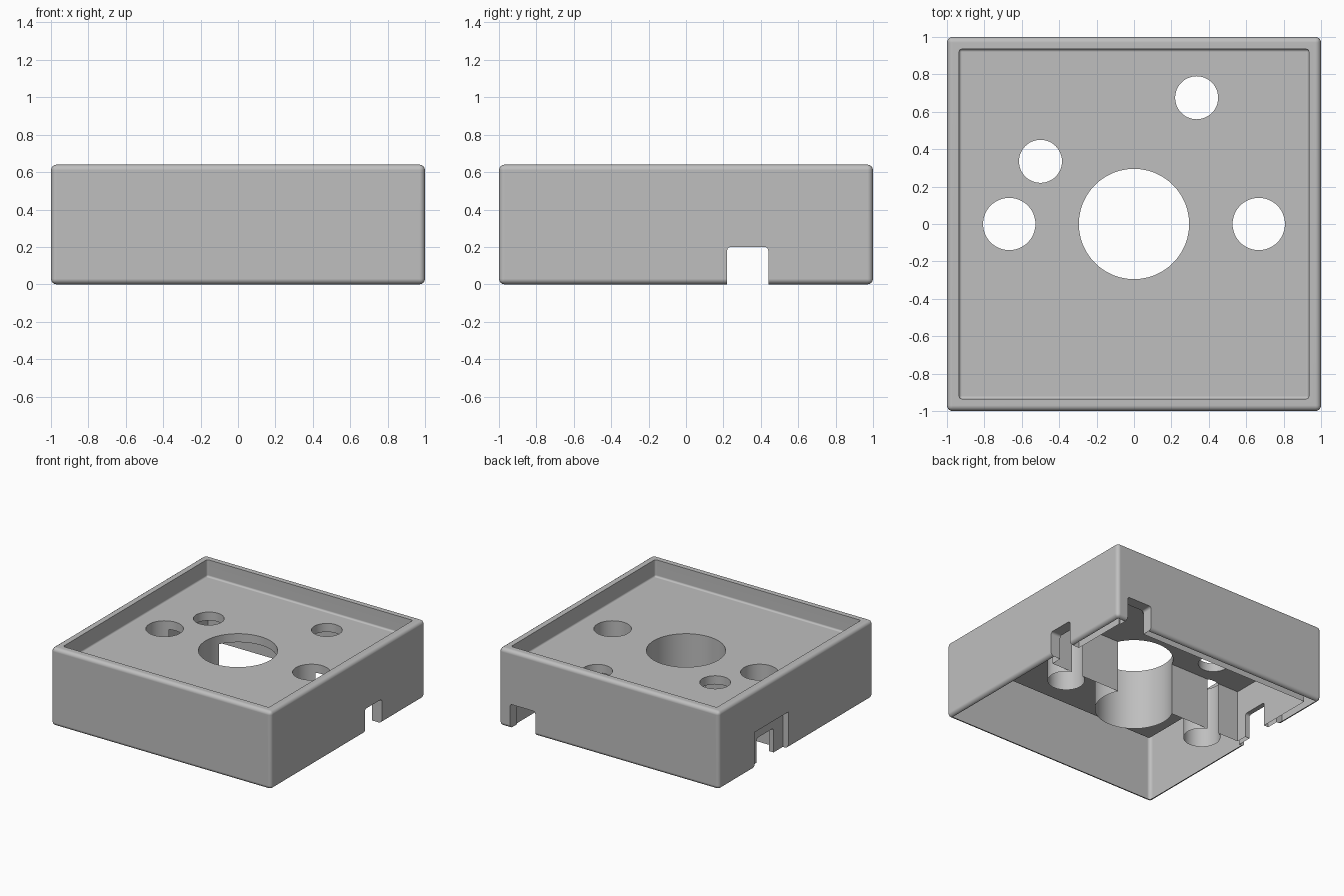
import bpy, bmesh, math
from mathutils import Matrix

if "Cube" in bpy.data.objects:
    bpy.data.objects.remove(bpy.data.objects["Cube"], do_unlink=True)

grey = bpy.data.materials.new("light_grey_plastic")
grey.use_nodes = True
colour = (0.52, 0.52, 0.52, 1)
grey.diffuse_color = colour
grey.node_tree.nodes["Principled BSDF"].inputs["Base Color"].default_value = colour

HEIGHT, FLOOR, CEILING = 0.64, 0.5, 0.43
TRAY, INNER, DIVIDER_Y = 0.935, 0.91, 0.13


def finish(name, bm):
    bmesh.ops.recalc_face_normals(bm, faces=bm.faces)
    mesh = bpy.data.meshes.new(name)
    bm.to_mesh(mesh)
    bm.free()
    mesh.materials.append(grey)
    ob = bpy.data.objects.new(name, mesh)
    bpy.context.collection.objects.link(ob)
    return ob


def box(name, lo, hi, bevel=0):
    bm = bmesh.new()
    bmesh.ops.create_cube(bm, size=1)
    for v in bm.verts:
        v.co = [a + (c + 0.5) * (b - a) for a, b, c in zip(lo, hi, v.co)]
    if bevel:
        bmesh.ops.bevel(bm, geom=bm.edges[:], offset=bevel, segments=4,
                        profile=0.5, affect='EDGES')
    return finish(name, bm)


def bore(x, y, r):
    bm = bmesh.new()
    bmesh.ops.create_cone(bm, cap_ends=True, segments=48, radius1=r, radius2=r,
                          depth=2, matrix=Matrix.Translation((x, y, 0.5)))
    return finish("bore", bm)


# Rounded outer block
case = box("case", (-1, -1, 0), (1, 1, HEIGHT), 0.03)

# Shallow tray on top, rear cavity below, wall slots and socket recess
cutters = [
    box("tray", (-TRAY, -TRAY, FLOOR), (TRAY, TRAY, 1), 0.015),
    box("cavity", (-INNER, DIVIDER_Y, -0.2), (INNER, INNER, CEILING)),
    box("side_slot", (-1.2, 0.22, -0.2), (1.2, 0.44, 0.2), 0.02),
    box("back_slot", (0.67, 0.8, -0.2), (0.9, 1.2, 0.2), 0.02),
    box("socket_recess", (-1.2, 0.1, -0.2), (-0.95, 0.54, 0.3)),
]
# Large central bore, two guide bores and two small rear holes
cutters += [bore(*b) for b in (
    (0, 0, 0.295), (0.667, 0, 0.14), (-0.667, 0, 0.14),
    (0.335, 0.675, 0.115), (-0.5, 0.335, 0.115))]

for cutter in cutters:
    cut = case.modifiers.new("cut", 'BOOLEAN')
    cut.operation, cut.solver, cut.object = 'DIFFERENCE', 'EXACT', cutter
deps = bpy.context.evaluated_depsgraph_get()
case_mesh = bpy.data.meshes.new_from_object(case.evaluated_get(deps))
case.modifiers.clear()
case.data = case_mesh
for cutter in cutters:
    bpy.data.objects.remove(cutter, do_unlink=True)

# Open underside: the block is a thin shell with the bores hanging as tubes
bm = bmesh.new()
bm.from_mesh(case_mesh)
bm.normal_update()
under = [f for f in bm.faces
         if f.normal.z < -0.99 and f.calc_center_median().z < 0.002]
bmesh.ops.delete(bm, geom=under, context='FACES')
bm.to_mesh(case_mesh)
bm.free()

# Smooth rounded edges, flat main faces
bpy.ops.object.select_all(action='DESELECT')
case.select_set(True)
bpy.context.view_layer.objects.active = case
bpy.ops.object.shade_smooth_by_angle(angle=math.radians(35))
weighted = case.modifiers.new("flat_main_faces", 'WEIGHTED_NORMAL')
weighted.keep_sharp = True
